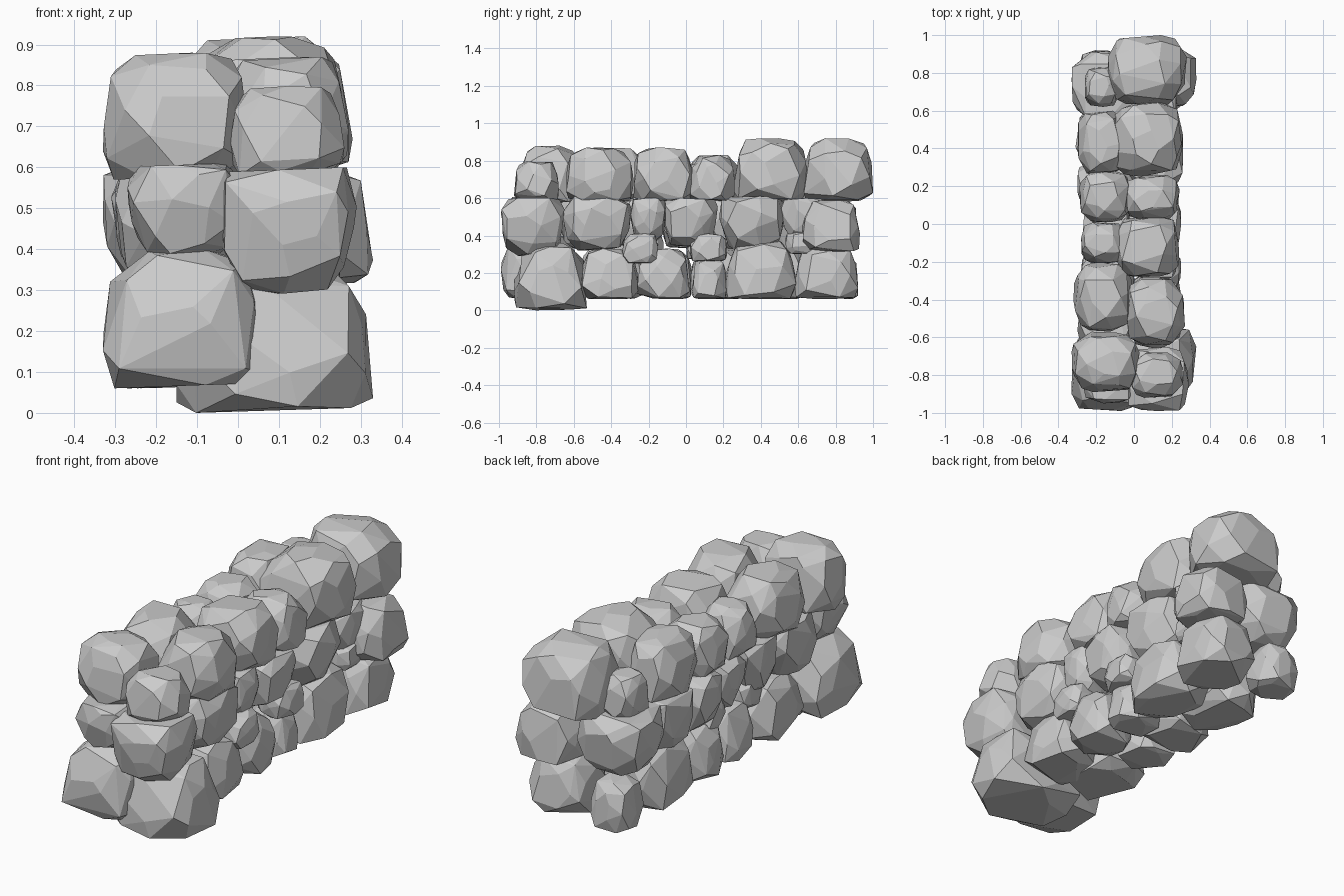
import bpy, bmesh, math, random
from mathutils import Vector

if "Cube" in bpy.data.objects:
    bpy.data.objects.remove(bpy.data.objects["Cube"])

random.seed(11)


def stone(name, x, y, z, taper=0.0, n=44, power=3.8):
    """Faceted boulder filling the ranges x, y, z.
    taper > 0: flat base, narrow top; taper < 0: flat top, narrow base."""
    pts = []
    spin = random.random() * 6.28
    for i in range(n):
        w = 1 - 2 * (i + 0.5) / n
        a = i * 2.39996 + spin
        r = math.sqrt(1 - w * w)
        d = Vector((r * math.cos(a), r * math.sin(a), w))
        d += Vector([random.uniform(-0.14, 0.14) for _ in range(3)])
        k = sum(abs(c) ** power for c in d) ** (-1 / power)
        d *= k * random.uniform(0.95, 1.03)
        s = 1 - taper * d.z
        # Slice off the bedding side, shave the other
        low, high = (-0.78, 0.94) if taper > 0 else (-0.94, 0.78)
        slope = 0.04 * d.x
        pts.append(Vector((d.x * s, d.y * s,
                           min(max(d.z, low + slope), high + slope))))
    # Fit exactly into the requested box
    for axis, (lo, hi) in enumerate((x, y, z)):
        a = min(p[axis] for p in pts)
        b = max(p[axis] for p in pts)
        for p in pts:
            p[axis] = lo + (p[axis] - a) / (b - a) * (hi - lo)
    bm = bmesh.new()
    for p in pts:
        bm.verts.new(p)
    bmesh.ops.convex_hull(bm, input=bm.verts)
    loose = [v for v in bm.verts if not v.link_faces]
    bmesh.ops.delete(bm, geom=loose, context='VERTS')
    bmesh.ops.dissolve_limit(bm, angle_limit=math.radians(9),
                             verts=bm.verts, edges=bm.edges)
    bmesh.ops.recalc_face_normals(bm, faces=bm.faces)
    me = bpy.data.meshes.new(name)
    bm.to_mesh(me)
    bm.free()
    bpy.context.collection.objects.link(bpy.data.objects.new(name, me))


def course(name, taper, rows):
    for i, (x, y, z) in enumerate(rows):
        stone(f"{name}_{i + 1}", x, y, z, taper)


# Bottom course: flat undersides, rounded tops
course("bottom_right_stone", 0.12, [
    ((-.15, .33), (-.92, -.53), (.0, .36)),
    ((-.03, .25), (-.57, -.25), (.06, .33)),
    ((-.02, .24), (-.26, .02), (.06, .33)),
    ((-.01, .22), (.03, .22), (.06, .28)),
    ((-.06, .26), (.21, .59), (.06, .37)),
    ((-.04, .27), (.58, .92), (.06, .36)),
])
course("bottom_left_stone", 0.12, [
    ((-.33, .06), (-.99, -.58), (.06, .40)),
    ((-.30, .02), (-.58, -.20), (.06, .35)),
    ((-.27, -.02), (-.21, .03), (.06, .33)),
    ((-.28, .02), (.02, .30), (.06, .34)),
    ((-.29, -.02), (.28, .66), (.06, .36)),
    ((-.29, -.08), (.70, .92), (.06, .30)),
])

# Middle course: flat tops, rounded undersides
course("middle_right_stone", -0.12, [
    ((-.05, .29), (-.99, -.65), (.29, .60)),
    ((-.03, .26), (-.66, -.29), (.32, .61)),
    ((.0, .23), (-.30, -.11), (.37, .60)),
    ((-.03, .25), (-.12, .17), (.34, .60)),
    ((-.05, .26), (.18, .52), (.32, .61)),
    ((-.01, .23), (.51, .75), (.38, .60)),
])
course("middle_left_stone", -0.12, [
    ((-.27, .01), (-.95, -.67), (.38, .61)),
    ((-.30, .0), (-.68, -.36), (.32, .60)),
    ((-.28, .0), (-.38, -.12), (.33, .60)),
    ((-.27, -.02), (-.14, .10), (.33, .60)),
    ((-.30, .0), (.09, .33), (.33, .60)),
    ((-.31, -.02), (.31, .60), (.32, .60)),
    ((-.33, .03), (.56, .91), (.31, .61)),
])

# Top course: capping stones
course("top_right_stone", 0.08, [
    ((-.02, .26), (-.92, -.68), (.58, .80)),
    ((-.04, .27), (-.64, -.28), (.58, .87)),
    ((-.10, .24), (-.28, .04), (.58, .87)),
    ((-.05, .24), (.02, .26), (.58, .83)),
    ((-.12, .26), (.25, .65), (.58, .92)),
    ((-.14, .28), (.63, 1.0), (.58, .92)),
])
course("top_left_stone", 0.08, [
    ((-.33, .03), (-.89, -.57), (.57, .88)),
    ((-.32, -.01), (-.57, -.20), (.58, .87)),
    ((-.28, -.05), (-.21, .01), (.58, .82)),
    ((-.29, -.02), (.01, .29), (.58, .83)),
    ((-.30, -.04), (.26, .60), (.58, .87)),
    ((-.26, -.08), (.62, .83), (.58, .79)),
])

# Small filler stones wedged in the gaps, and the bulging back corner stone
course("filler_stone", 0.02, [
    ((.08, .25), (-.34, -.15), (.25, .41)),
    ((.06, .24), (.02, .22), (.26, .41)),
    ((.03, .22), (.53, .72), (.30, .43)),
    ((-.24, -.06), (-.30, -.12), (.26, .42)),
    ((-.25, -.06), (.0, .18), (.27, .42)),
])
stone("back_corner_stone", (.02, .33), (.62, .93), (.31, .59), 0.1)
